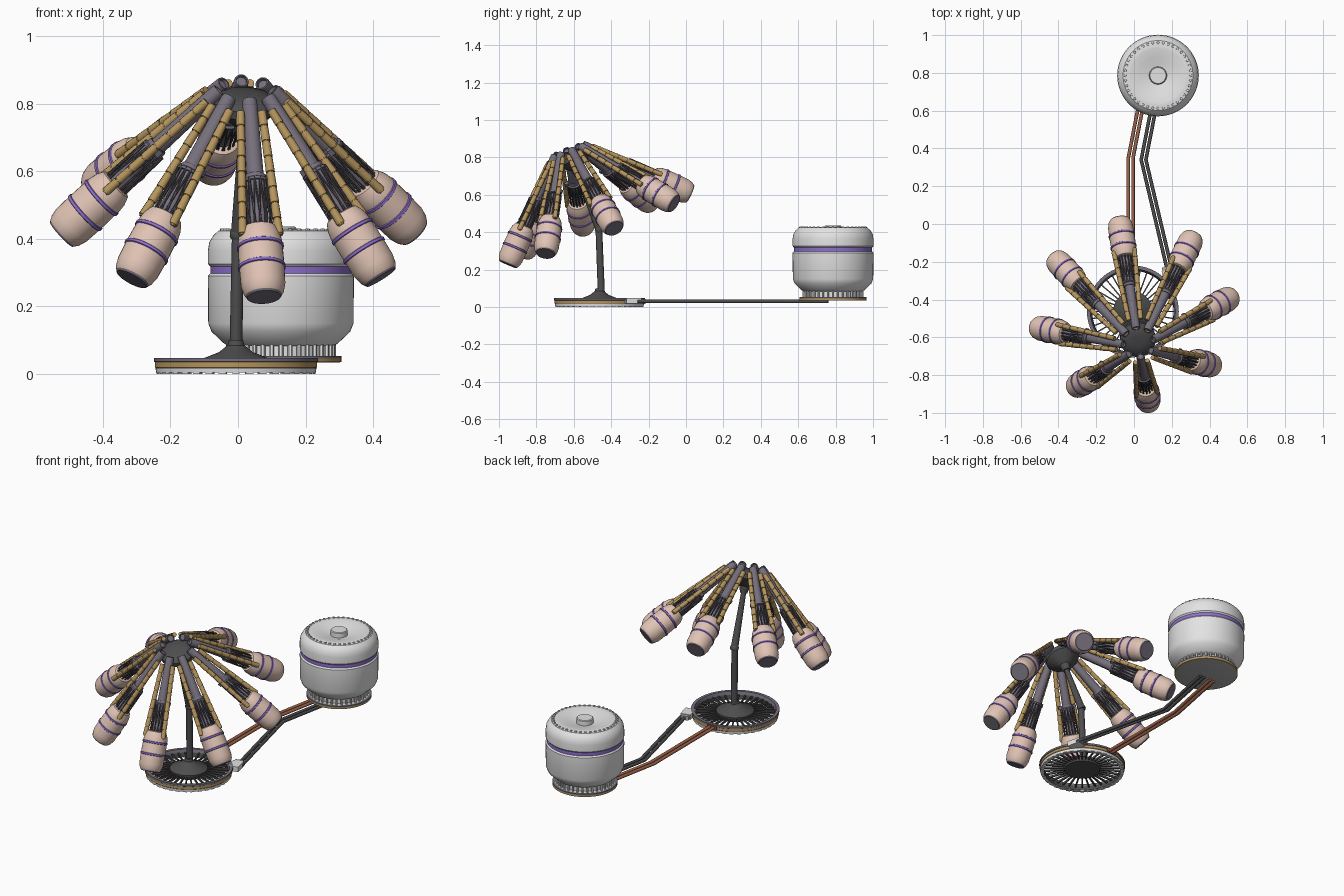
import bpy, bmesh, math
from mathutils import Vector, Matrix

if "Cube" in bpy.data.objects:
    bpy.data.objects.remove(bpy.data.objects["Cube"])

COLS = {"off_white": (.77, .77, .77), "violet": (.27, .16, .62), "blush": (.75, .55, .46),
        "dark_grey": (.075, .075, .075), "mauve_grey": (.18, .16, .20), "brass": (.46, .30, .11),
        "copper": (.34, .13, .07), "charcoal": (.09, .08, .092), "mid_grey": (.42, .42, .42)}
MATS = []
for n, c in COLS.items():
    m = bpy.data.materials.new(n)
    m.diffuse_color = (*c, 1)
    m.use_nodes = True
    m.node_tree.nodes["Principled BSDF"].inputs["Base Color"].default_value = m.diffuse_color
    MATS.append(m)
WHITE, VIOLET, BLUSH, DARK, MAUVE, BRASS, COPPER, CHAR, MID = range(9)


def lathe(bm, prof, n=32, mat=0, M=Matrix(), closed=False):
    """Spin (radius, height[, material]) points around local z."""
    rings = []
    for p in prof:
        if p[0] < 1e-6:
            rings.append([bm.verts.new(M @ Vector((0, 0, p[1])))])
        else:
            rings.append([bm.verts.new(M @ Vector((p[0] * math.cos(a), p[0] * math.sin(a), p[1])))
                          for a in (2 * math.pi * i / n for i in range(n))])
    count = len(prof) if closed else len(prof) - 1
    for k in range(count):
        a, b = rings[k], rings[(k + 1) % len(rings)]
        for i in range(n):
            j = (i + 1) % n
            vs = [a[i % len(a)], a[j % len(a)], b[j % len(b)], b[i % len(b)]]
            f = bm.faces.new(list(dict.fromkeys(vs)))
            f.material_index = prof[k][2] if len(prof[k]) > 2 else mat


def frame(p, q):
    d = Vector(q) - Vector(p)
    return Matrix.Translation(p) @ d.to_track_quat('Z', 'Y').to_matrix().to_4x4(), d.length


def rod(bm, p, q, r, mat, n=8, r2=None):
    M, L = frame(p, q)
    lathe(bm, [(0, 0), (r, 0), (r if r2 is None else r2, L), (0, L)], n, mat, M)


def box(bm, M, size, mat):
    S = Matrix.Diagonal((*size, 1))
    old = set(bm.faces)
    bmesh.ops.create_cube(bm, size=1, matrix=M @ S)
    for f in bm.faces:
        if f not in old:
            f.material_index = mat


def mesh(bm, name):
    bmesh.ops.recalc_face_normals(bm, faces=bm.faces)
    for f in bm.faces:
        f.smooth = True
    for e in bm.edges:
        e.smooth = e.calc_face_angle(0) < .6
    me = bpy.data.meshes.new(name)
    bm.to_mesh(me)
    bm.free()
    for m in MATS:
        me.materials.append(m)
    return me


def put(name, me, M=Matrix()):
    if isinstance(me, bmesh.types.BMesh):
        me = mesh(me, name)
    o = bpy.data.objects.new(name, me)
    o.matrix_world = M
    bpy.context.collection.objects.link(o)


def polar(r, a, z=0):
    return Vector((r * math.cos(a), r * math.sin(a), z))


TAU = 2 * math.pi

# ---- tank
T = Matrix.Translation((.127, .786, 0))
bm = bmesh.new()
lathe(bm, [(0, .083), (.155, .083), (.168, .09), (.205, .125), (.215, .15), (.216, .29), (.209, .298, VIOLET),
           (.209, .318), (.216, .326), (.216, .365), (.212, .39), (.2, .41), (.185, .424), (.155, .428),
           (.145, .427), (.1, .42), (.06, .408), (.047, .406), (.046, .432), (.042, .436), (0, .436)], 64, WHITE)
put("tank_body", bm, T)
bm = bmesh.new()
for i in range(40):
    a = TAU * i / 40
    rod(bm, polar(.174, a, .42), polar(.174, a, .431), .008, WHITE, 8, .006)
put("tank_top_studs", bm, T)
bm = bmesh.new()
lathe(bm, [(0, .05), (.14, .05), (.14, .085), (0, .085)], 40, WHITE)
for i in range(36):
    a = TAU * i / 36
    rod(bm, polar(.156, a, .045), polar(.156, a, .09), .007, WHITE, 6)
put("tank_foot_posts", bm, T)
bm = bmesh.new()
lathe(bm, [(0, .034, MID), (.172, .034, BRASS), (.179, .036, BRASS), (.179, .046, MAUVE),
           (.179, .053, MAUVE), (.165, .053, WHITE), (0, .053)], 48)
put("tank_base_plate", bm, T)

# ---- spoked stand
B = Matrix.Translation((-.006, -.463, 0))
bm = bmesh.new()
lathe(bm, [(.215, .004, WHITE), (.236, .004, WHITE), (.238, .016, MAUVE), (.238, .018, BRASS), (.24, .02, BRASS),
           (.24, .035, MAUVE), (.243, .037, MAUVE), (.243, .048, MAUVE), (.225, .048, MAUVE),
           (.218, .03, DARK)], 64, closed=True)
put("stand_rim", bm, B)
bm = bmesh.new()
for i in range(36):
    a = TAU * i / 36
    M = Matrix.Rotation(a, 4, 'Z') @ Matrix.Translation((.155, 0, .026))
    box(bm, M, (.135, .007, .012), DARK)
put("stand_spokes", bm, B)
bm = bmesh.new()
lathe(bm, [(0, .012), (.1, .012), (.105, .02), (.105, .04), (.098, .046), (.05, .065), (.025, .085),
           (.021, .1), (0, .1)], 40, DARK)
put("stand_hub_cone", bm, B)
bm = bmesh.new()
for i in range(36):
    M = Matrix.Rotation(TAU * i / 36, 4, 'Z') @ Matrix.Translation((.226, 0, .003))
    box(bm, M, (.018, .022, .006), WHITE)
put("stand_foot_pads", bm, B)

# ---- crown frame: tilted axis through the pole joint
C = Vector((0, -.466, .42))
U = Vector((.05, -.354, .934)).normalized()
EY = (Vector((0, 1, 0)) - U * U.y).normalized()
EX = EY.cross(U)

# ---- pole
bm = bmesh.new()
rod(bm, (-.006, -.453, .08), C, .019, DARK, 20, .018)
rod(bm, C - U * .01, C + U * .40, .021, DARK, 20, .012)
put("pole", bm)
bm = bmesh.new()
M, _ = frame(C - U * .02, C + U)
lathe(bm, [(0, 0), (.021, 0), (.024, .006), (.024, .02), (.02, .026), (0, .026)], 20, DARK, M)
put("pole_joint", bm)

# ---- crown hub
bm = bmesh.new()
M, _ = frame(C, C + U)
lathe(bm, [(0, .3), (.02, .3), (.03, .34), (.08, .375), (.095, .39), (.095, .415), (.075, .432), (.03, .438),
           (0, .438)], 32, DARK, M)
put("crown_hub", bm)

# ---- arm parts, built once along local z (local +y faces up and outward)
bm = bmesh.new()
lathe(bm, [(0, .01, MAUVE), (.015, .01, MAUVE), (.016, 0), (.02, 0), (.022, .01), (.026, .26), (.026, .29),
           (0, .29)], 20, MAUVE)
tube = mesh(bm, "arm_tube")
bm = bmesh.new()
lathe(bm, [(.02, .245), (.03, .245), (.032, .25), (.032, .258), (.039, .262), (.039, .27), (.02, .27)], 24, MAUVE)
for s in (-1, 1):
    box(bm, Matrix.Translation((s * .04, 0, .255)), (.02, .016, .02), MAUVE)
collar = mesh(bm, "arm_collar")
bm = bmesh.new()
lathe(bm, [(0, .265), (.03, .265), (.03, .43), (0, .43)], 20, MAUVE)
for i in range(14):
    a = TAU * i / 14
    for tw in (-.3, .3):
        rod(bm, polar(.037, a, .262), polar(.04, a + tw, .425), .003, CHAR, 6)
cage = mesh(bm, "arm_cage")
bm = bmesh.new()
lathe(bm, [(0, .414), (.046, .414), (.052, .417), (.062, .44), (.066, .465), (.066, .47, VIOLET),
           (.0695, .472, VIOLET), (.0695, .48, VIOLET), (.066, .482), (.067, .51), (.067, .536, VIOLET),
           (.0705, .538, VIOLET), (.0705, .546, VIOLET), (.067, .548), (.066, .597), (.06, .622),
           (.054, .632, MAUVE), (.05, .638, MAUVE), (0, .638)], 32, BLUSH)
pod = mesh(bm, "arm_pod")
bm = bmesh.new()
for s in (-1, 1):
    a, b = Vector((s * .032, .012, .045)), Vector((s * .055, .026, .45))
    rod(bm, a, b, .0105, BRASS, 10)
    for i in range(8):
        rod(bm, a.lerp(b, i / 8), a.lerp(b, (i + .9) / 8), .0125, BRASS, 12, .0135)
hose = mesh(bm, "arm_hoses")

for i in range(8):
    t = math.radians(-9.5 + 45 * i)
    d = EX * math.sin(t) + EY * math.cos(t)
    top, tip = C + U * .45 + d * .08, C + d * .525
    z = (tip - top).normalized()
    x = U.cross(d).normalized()
    y = z.cross(x)
    M = Matrix.Translation(top) @ Matrix((x, y, z)).transposed().to_4x4()
    for me in (tube, collar, cage, pod, hose):
        put(f"{me.name}_{i + 1}", me, M)


# ---- ground pipes
def pipe(name, pts, mat, r=.0095):
    cu = bpy.data.curves.new(name, 'CURVE')
    cu.dimensions = '3D'
    cu.bevel_depth, cu.bevel_resolution, cu.use_fill_caps = r, 3, True
    sp = cu.splines.new('POLY')
    sp.points.add(len(pts) - 1)
    for p, q in zip(sp.points, pts):
        p.co = (*q, .03, 1)
    cu.materials.append(MATS[mat])
    bpy.context.collection.objects.link(bpy.data.objects.new(name, cu))


for k in (0, 1):
    o = k * .025
    pipe(f"copper_pipe_{k + 1}", [(.05 + o, .76), (-.03 + o, .35), (-.03 + o, -.235)], COPPER)
    pipe(f"dark_pipe_{k + 1}", [(.12 + o, .76), (.038 + o, .34), (.18 + o, -.26)], DARK)

# ---- pipe connectors on the stand rim
bm = bmesh.new()
R = Matrix.Translation((.185, -.285, .033)) @ Matrix.Rotation(math.radians(13), 4, 'Z')
box(bm, R, (.06, .08, .03), WHITE)
box(bm, R @ Matrix.Translation((0, .045, 0)), (.05, .03, .024), MID)
put("dark_pipe_connector", bm)
bm = bmesh.new()
box(bm, Matrix.Translation((-.0175, -.232, .03)), (.06, .03, .026), COPPER)
put("copper_pipe_connector", bm)
